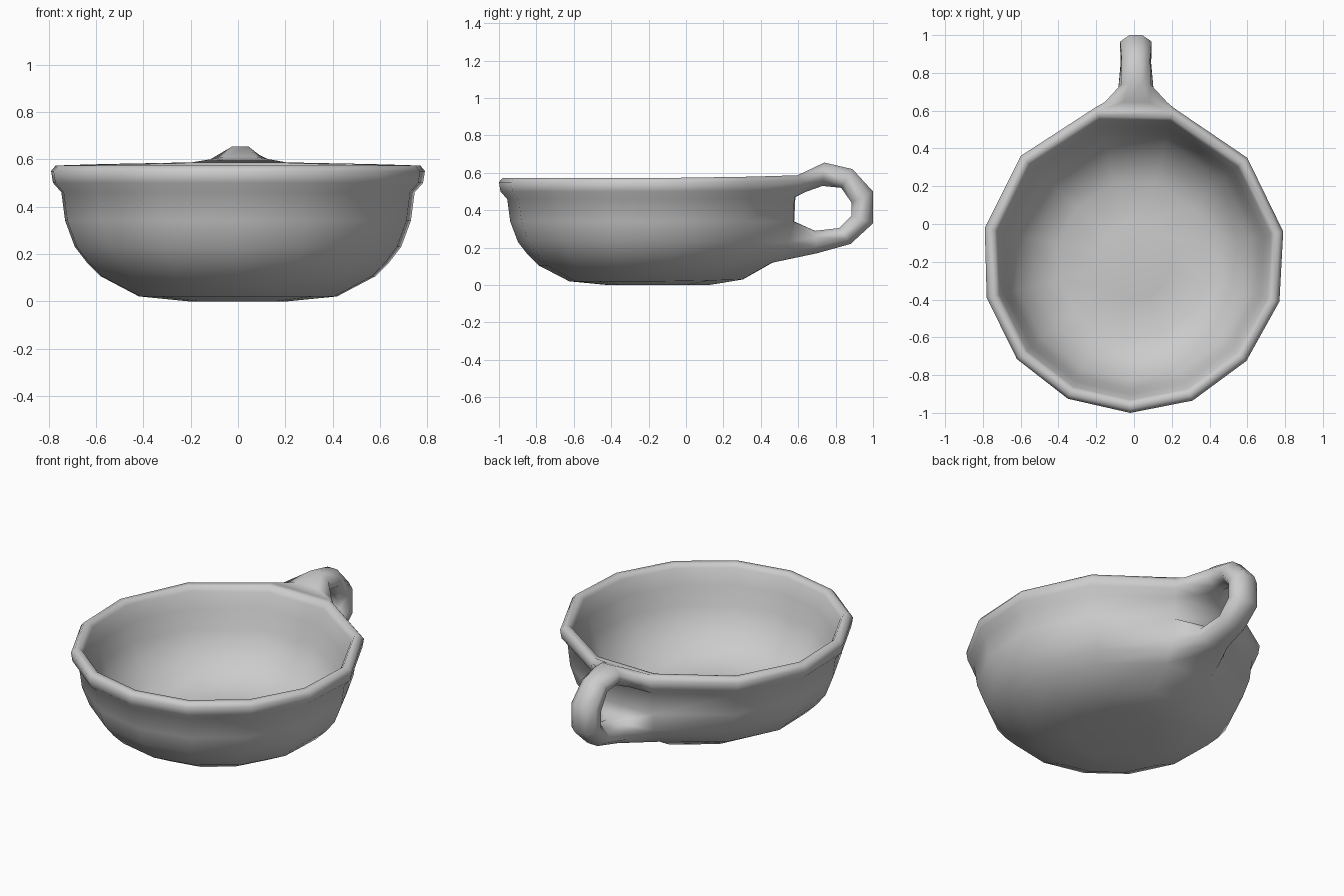
import bpy
import bmesh
import math

cube = bpy.data.objects.get("Cube")
if cube:
    bpy.data.objects.remove(cube, do_unlink=True)

clay = bpy.data.materials.new("light grey clay")
clay.use_nodes = True
GREY = (0.6, 0.6, 0.6, 1)
clay.diffuse_color = GREY
clay.node_tree.nodes["Principled BSDF"].inputs["Base Color"].default_value = GREY

CENTRE_Y = -0.2
bm = bmesh.new()


def skin(a, b, skip=()):
    """Join two equal-length vertex loops with quads."""
    n = len(a)
    for i in range(n):
        if i not in skip:
            j = (i + 1) % n
            bm.faces.new((a[i], a[j], b[j], b[i]))


def cap(loop, z):
    """Close a loop with a fan around its middle."""
    n = len(loop)
    mid = bm.verts.new((sum(v.co.x for v in loop) / n,
                        sum(v.co.y for v in loop) / n, z))
    for i in range(n):
        bm.faces.new((loop[i], loop[(i + 1) % n], mid))


# Bowl: hand-formed thirteen-sided outline
outline = [(-0.02, -0.8), (0.31, -0.735), (0.595, -0.525), (0.77, -0.21),
           (0.79, 0.16), (0.6, 0.55), (0.21, 0.815), (-0.2, 0.82),
           (-0.6, 0.56), (-0.79, 0.18), (-0.78, -0.19), (-0.62, -0.515),
           (-0.35, -0.725)]
# Wall profile: outline scale, height, swelling towards the handle, lift there
profile = [(0.27, 0.0, 0.1, 0), (0.53, 0.02, 0.07, 0.01),
           (0.735, 0.105, 0.06, 0.015), (0.81, 0.165, 0.05, 0.01),
           (0.873, 0.23, 0.04, 0), (0.925, 0.34, 0.02, 0),
           (0.945, 0.46, 0.01, 0.01), (0.99, 0.5, 0, 0.01),
           (1.0, 0.55, 0, 0.01), (0.975, 0.573, 0, 0.014),
           (0.935, 0.573, 0, 0.01), (0.915, 0.55, 0, 0),
           (0.875, 0.46, 0, 0), (0.84, 0.35, 0, 0), (0.785, 0.255, 0, 0),
           (0.67, 0.155, 0, 0), (0.51, 0.09, 0, 0), (0.25, 0.105, 0, 0)]
rows = []
for s, z, push, lift in profile:
    row = []
    for x, y in outline:
        back = max(0, y / 0.82) ** 2
        row.append(bm.verts.new((x * s, y * s + CENTRE_Y + push * back,
                                 z + lift * back)))
    rows.append(row)

# The back panel stays open where the handle grows out of the wall
BACK = 6
lower_rows = range(2, 6)
upper_rows = range(9, 5, -1)
for k in range(len(rows) - 1):
    is_open = k in (2, 3, 4, 6, 7, 8)
    skin(rows[k], rows[k + 1], (BACK,) if is_open else ())
cap(rows[0], 0.0)
cap(rows[-1], 0.11)


def opening(indices):
    """Loop round an open panel, from the outer edge to the inner and back."""
    return ([rows[k][BACK] for k in indices]
            + [rows[k][BACK + 1] for k in reversed(indices)])


# Handle: outer point, inner point and half width at each station of the loop
stations = [((0.645, 0.61), (0.645, 0.5), 0.165),
            ((0.74, 0.655), (0.73, 0.53), 0.08),
            ((0.89, 0.62), (0.83, 0.52), 0.075),
            ((1.0, 0.5), (0.885, 0.44), 0.083),
            ((1.0, 0.33), (0.885, 0.37), 0.083),
            ((0.88, 0.22), (0.82, 0.305), 0.08),
            ((0.7, 0.17), (0.69, 0.29), 0.095)]
loops = [opening(upper_rows)]
for (oy, oz), (iy, iz), half in stations:
    loop = []
    for k in range(8):
        a = math.tau * (k + 0.5) / 8
        grow = 1 / math.cos(math.pi / 8)
        t = (1 + grow * math.cos(a)) / 2
        loop.append(bm.verts.new((0.01 + half * grow * math.sin(a),
                                  iy + (oy - iy) * t, iz + (oz - iz) * t)))
    loops.append(loop)
loops.append(opening(lower_rows))
for a, b in zip(loops, loops[1:]):
    skin(a, b)

bmesh.ops.recalc_face_normals(bm, faces=bm.faces)
for face in bm.faces:
    face.smooth = True
mesh = bpy.data.meshes.new("bowl_with_handle")
bm.to_mesh(mesh)
bm.free()
mesh.materials.append(clay)
bowl = bpy.data.objects.new("bowl_with_handle", mesh)
bpy.context.collection.objects.link(bowl)
